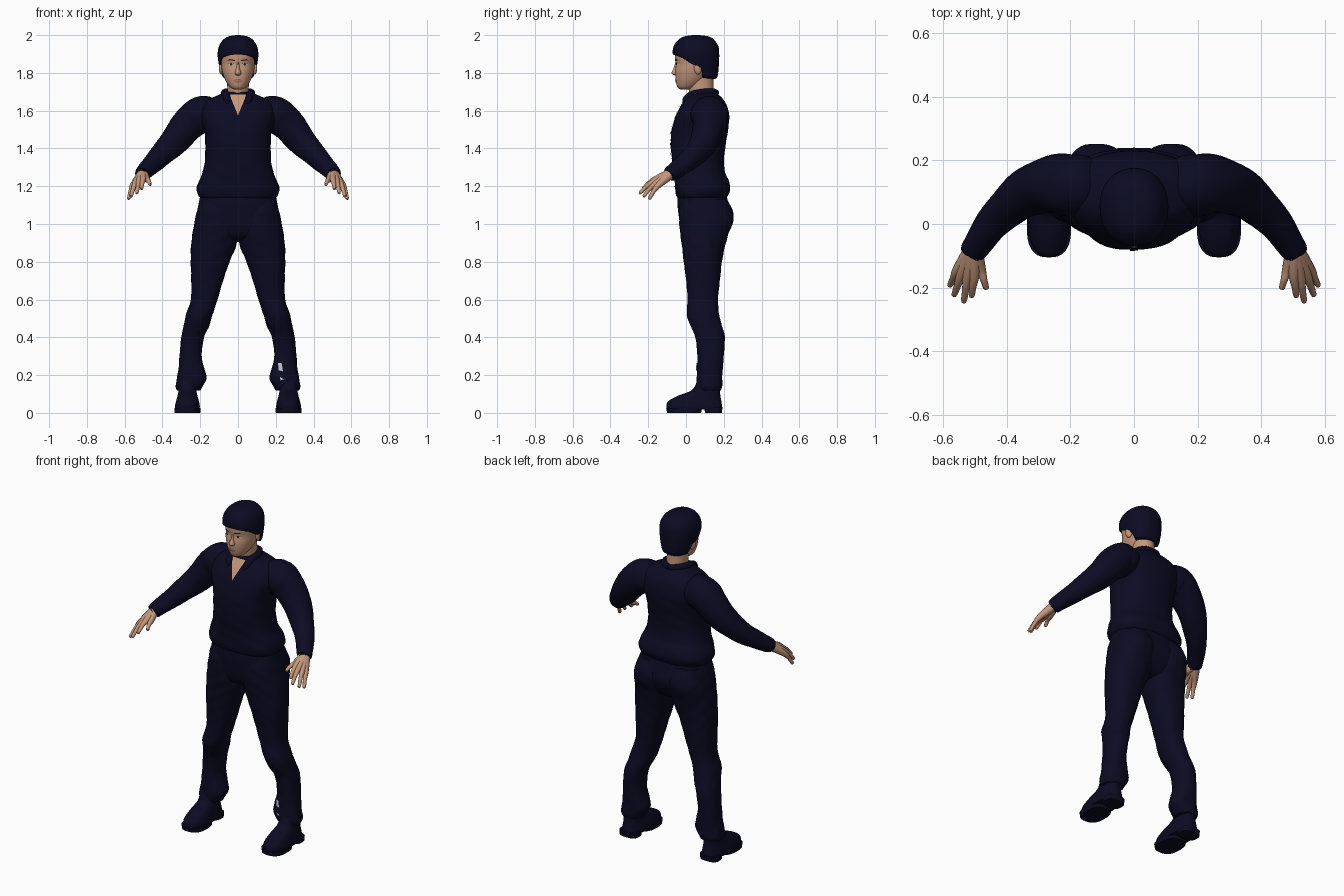
import bpy, bmesh, math
from mathutils import Vector
from mathutils.bvhtree import BVHTree

cube = bpy.data.objects.get("Cube")
if cube:
    bpy.data.objects.remove(cube, do_unlink=True)


def material(name, r, g, b):
    m = bpy.data.materials.new(name)
    m.use_nodes = True
    m.diffuse_color = (r, g, b, 1)
    bsdf = next(n for n in m.node_tree.nodes if n.type == 'BSDF_PRINCIPLED')
    bsdf.inputs["Base Color"].default_value = (r, g, b, 1)
    bsdf.inputs["Roughness"].default_value = 0.9
    return m


NAVY = material("dark_navy", .0035, .0033, .0165)
SKIN = material("skin", .56, .31, .2)
LIPS = material("lips", .36, .15, .1)
BROWN = material("dark_brown", .03, .015, .012)
WHITE = material("eye_white", .6, .52, .47)
GREY = material("pale_grey", .55, .57, .65)


def finish(name, bm, mat, recalc=True):
    if recalc:
        bmesh.ops.recalc_face_normals(bm, faces=bm.faces)
    me = bpy.data.meshes.new(name)
    bm.to_mesh(me)
    bm.free()
    me.materials.append(mat)
    ob = bpy.data.objects.new(name, me)
    bpy.context.collection.objects.link(ob)
    bpy.ops.object.select_all(action='DESELECT')
    ob.select_set(True)
    bpy.context.view_layer.objects.active = ob
    bpy.ops.object.shade_smooth_by_angle(angle=math.radians(50))
    return ob


def smooth_rows(rows, steps):
    """Catmull-Rom interpolation of rows of numbers."""
    out = []
    for i in range(len(rows) - 1):
        a, b, c, d = (rows[max(i - 1, 0)], rows[i], rows[i + 1],
                      rows[min(i + 2, len(rows) - 1)])
        for k in range(steps):
            t = k / steps
            out.append([q + t / 2 * (r - p + t * (2 * p - 5 * q + 4 * r - s
                        + t * (3 * (q - r) + s - p)))
                        for p, q, r, s in zip(a, b, c, d)])
    return out + [list(rows[-1])]


def skin_rings(name, rings, mat, side):
    """Bridge rings of points and cap both ends."""
    bm = bmesh.new()
    vs = [[bm.verts.new((p[0] * side, p[1], p[2])) for p in r] for r in rings]
    n = len(vs[0])
    for a, b in zip(vs, vs[1:]):
        for i in range(n):
            j = (i + 1) % n
            bm.faces.new((a[i], a[j], b[j], b[i]))
    bm.faces.new(vs[0])
    bm.faces.new(vs[-1])
    return finish(name, bm, mat)


def loft(name, rows, mat, side=1, power=2.3, fold=0.0, steps=5, segs=44, shape=None):
    """Stack of rounded horizontal sections: x min, x max, y min, y max, z."""
    rings = []
    for x0, x1, y0, y1, z in smooth_rows(rows, steps):
        ring = []
        for i in range(segs):
            a = math.tau * i / segs
            c, s = math.cos(a), math.sin(a)
            k = 1 + fold * math.sin(5 * a + 45 * z) * math.sin(31 * z + a)
            p = Vector(((x0 + x1) / 2 + k * (x1 - x0) / 2 * math.copysign(abs(c) ** (2 / power), c),
                        (y0 + y1) / 2 + k * (y1 - y0) / 2 * math.copysign(abs(s) ** (2 / power), s), z))
            if shape:
                p = shape(p, -s)
            ring.append(p)
        rings.append(ring)
    return skin_rings(name, rings, mat, side)


def tube(name, rows, mat, side=1, fold=0.0, steps=5, segs=20):
    """Round limb along a path: x, y, z, radius."""
    rows = smooth_rows(rows, steps)
    pts = [Vector(r[:3]) for r in rows]
    rings = []
    for i, p in enumerate(pts):
        t = (pts[min(i + 1, len(pts) - 1)] - pts[max(i - 1, 0)]).normalized()
        u = t.cross(Vector((0, 0, 1))).normalized()
        v = t.cross(u)
        ring = []
        for j in range(segs):
            a = math.tau * j / segs
            r = rows[i][3] * (1 + fold * math.sin(3 * a + i * .8))
            ring.append(p + r * (math.cos(a) * u + math.sin(a) * v))
        rings.append(ring)
    return skin_rings(name, rings, mat, side)


def decal(name, outline, target, mat, lift=.003):
    """Flat x, z outline laid on the front of a part."""
    me = target.data
    tree = BVHTree.FromPolygons([v.co for v in me.vertices],
                                [tuple(p.vertices) for p in me.polygons])
    bm = bmesh.new()
    bm.faces.new([bm.verts.new((x, 0, z)) for x, z in outline])
    bmesh.ops.triangulate(bm, faces=bm.faces)
    bmesh.ops.subdivide_edges(bm, edges=bm.edges, cuts=5, use_grid_fill=True)
    for v in bm.verts:
        hit = tree.ray_cast(Vector((v.co.x, -1, v.co.z)), Vector((0, 1, 0)))[0]
        v.co.y = (hit.y if hit else 0) - lift
    bm.normal_update()
    for f in bm.faces:
        if f.normal.y > 0:
            f.normal_flip()
    return finish(name, bm, mat, False)


def oval(cx, cz, rx, rz, n=14):
    return [(cx + rx * math.cos(math.tau * i / n), cz + rz * math.sin(math.tau * i / n)) for i in range(n)]


def centred(rows):
    return [(-w, w, y0, y1, z) for w, y0, y1, z in rows]


# Shirt with loose hem
shirt = loft("shirt", centred([
    (.195, -.04, .205, 1.135), (.212, -.052, .222, 1.15), (.22, -.058, .235, 1.185),
    (.208, -.06, .228, 1.225), (.188, -.064, .208, 1.27), (.175, -.072, .2, 1.33),
    (.173, -.08, .208, 1.41), (.178, -.078, .222, 1.49), (.2, -.06, .23, 1.56),
    (.195, -.035, .222, 1.615), (.165, -.008, .2, 1.655), (.11, .008, .178, 1.68),
    (.068, .02, .155, 1.7)]), NAVY, power=2.5, fold=.012)
decal("open_neck", [(-.045, 1.685), (0, 1.575), (.045, 1.685)], shirt, SKIN)
decal("button_placket", [(-.012, 1.57), (-.012, 1.17), (.012, 1.17), (.012, 1.57)], shirt, NAVY, .004)

# Trousers
loft("trouser_seat", centred([
    (.19, -.04, .2, 1.2), (.208, -.045, .225, 1.11), (.222, -.038, .24, 1.04),
    (.232, -.028, .222, .98), (.2, .0, .19, .93), (.1, .05, .14, .905)]), NAVY, power=2.5)
leg_rows = [
    (.02, .2, -.02, .22, 1.13), (.008, .218, -.036, .248, 1.07), (.004, .228, -.036, .252, 1.02),
    (.0, .24, -.03, .225, .95), (.012, .248, -.02, .205, .88), (.045, .25, -.012, .19, .8),
    (.078, .248, 0, .18, .7), (.108, .25, .008, .17, .6), (.135, .275, .005, .175, .52),
    (.153, .287, .025, .19, .46), (.18, .3, .05, .205, .4), (.192, .31, .06, .2, .3),
    (.176, .316, .058, .195, .23), (.166, .325, .056, .192, .18), (.188, .33, .058, .192, .14),
    (.2, .322, .07, .185, .118)]

arm_rows = [
    (.1, .12, 1.57, .05), (.14, .12, 1.575, .088), (.2, .123, 1.577, .098), (.26, .125, 1.53, .09),
    (.33, .102, 1.447, .078), (.4, .05, 1.372, .063), (.455, -.01, 1.318, .052),
    (.503, -.08, 1.268, .042), (.506, -.086, 1.264, .034)]

# Finger paths as knuckle and tip; the metacarpals merge into the palm
fingers = {
    "thumb": ((.482, -.145, 1.236), (.464, -.205, 1.208)),
    "index_finger": ((.503, -.163, 1.236), (.511, -.23, 1.185)),
    "middle_finger": ((.523, -.167, 1.226), (.536, -.247, 1.162)),
    "ring_finger": ((.543, -.16, 1.214), (.567, -.226, 1.145)),
    "little_finger": ((.556, -.147, 1.204), (.58, -.195, 1.132))}

for label, s in (("left", 1), ("right", -1)):
    leg = loft(label + "_trouser_leg", leg_rows, NAVY, s, fold=.018)
    if s == 1:
        decal("shin_patch", [(.212, .265), (.215, .225), (.238, .22), (.232, .262)], leg, GREY, .006)
        decal("ankle_patch", [(.222, .19), (.225, .172), (.243, .178)], leg, GREY, .006)
    tube(label + "_sleeve", arm_rows, NAVY, s, fold=.02, segs=28)
    tube(label + "_collar", [(0, .16, 1.695, .016), (.045, .14, 1.7, .018), (.07, .085, 1.695, .02),
                             (.062, .03, 1.683, .02), (.058, .0, 1.66, .018), (.05, -.012, 1.635, .008)], NAVY, s)

    # Hand
    wrist = Vector((.505, -.075, 1.27))
    for finger, (knuckle, tip) in fingers.items():
        k, t = Vector(knuckle), Vector(tip)
        base = wrist + (k - wrist) * Vector((.35, 0, 0)).x
        bend = k.lerp(t, .5) + Vector((0, 0, .006))
        end = k.lerp(t, .93)
        rows = [(*wrist, .025), (*base, .024), (*k, .0165), (*bend, .0115), (*end, .009), (*t, .003)]
        tube(f"{label}_{finger}", rows, SKIN, s, segs=12)

    # Boot with split sole
    loft(label + "_boot", [
        (.205, .333, -.1, .19, .018), (.202, .334, -.104, .191, .035), (.207, .328, -.094, .187, .062),
        (.215, .32, -.04, .182, .092), (.22, .315, .03, .18, .12), (.22, .315, .06, .18, .17)], NAVY, s, 2.6)
    loft(label + "_sole", [(.2, .336, -.1, .08, 0), (.198, .337, -.105, .085, .025)], NAVY, s, 2.6)
    loft(label + "_heel", [(.212, .328, .1, .19, 0), (.21, .33, .098, .193, .03)], NAVY, s, 3)

# Neck and head
loft("neck", centred([(.062, .03, .16, 1.6), (.057, .016, .148, 1.7), (.058, .005, .145, 1.78)]), SKIN, power=2)
head = loft("head", centred([
    (.02, -.03, .02, 1.712), (.04, -.044, .05, 1.722), (.058, -.052, .085, 1.745),
    (.073, -.056, .115, 1.775), (.084, -.057, .14, 1.81), (.089, -.053, .155, 1.845),
    (.092, -.058, .163, 1.88), (.09, -.055, .163, 1.92), (.06, -.02, .13, 1.965)]), SKIN, power=2.15, segs=56)
loft("nose", centred([
    (.006, -.056, -.03, 1.858), (.009, -.064, -.03, 1.83), (.016, -.076, -.03, 1.802),
    (.015, -.07, -.03, 1.791), (.006, -.056, -.03, 1.786)]), SKIN, power=2, segs=20)
decal("upper_lip", [(-.028, 1.76), (-.008, 1.768), (.008, 1.768), (.028, 1.76)], head, LIPS, .004)
decal("lower_lip", [(-.025, 1.758), (-.01, 1.749), (.01, 1.749), (.025, 1.758)], head, LIPS, .004)
for label, s in (("left", 1), ("right", -1)):
    decal(label + "_eye", oval(.036 * s, 1.845, .015, .006), head, WHITE)
    decal(label + "_iris", oval(.036 * s, 1.845, .006, .006), head, BROWN, .005)
    decal(label + "_eyelid", [(.019 * s, 1.847), (.036 * s, 1.854), (.054 * s, 1.847), (.036 * s, 1.85)], head, BROWN, .005)
    decal(label + "_eyebrow", [(.015 * s, 1.862), (.016 * s, 1.868), (.045 * s, 1.873),
                               (.062 * s, 1.864), (.045 * s, 1.867)], head, BROWN, .004)
    bpy.ops.mesh.primitive_uv_sphere_add(segments=20, ring_count=12, location=(.09 * s, .062, 1.825))
    ear = bpy.context.object
    ear.name = label + "_ear"
    ear.scale = (.011, .021, .033)
    ear.rotation_euler = (.15, 0, .25 * s)
    ear.data.materials.append(SKIN)
    bpy.ops.object.shade_smooth_by_angle()

# Hair: cap whose lower edge follows the hairline from nape to fringe
hairline = [(-1, 1.768), (-.35, 1.775), (-.1, 1.83), (.3, 1.85), (.6, 1.88), (1, 1.897)]


def trim(p, facing):
    for (a, za), (b, zb) in zip(hairline, hairline[1:]):
        if a <= facing <= b:
            p.z = max(p.z, za + (zb - za) * (facing - a) / (b - a))
    return p


loft("hair", centred([
    (.06, -.02, .13, 1.755), (.085, -.035, .164, 1.775), (.097, -.045, .172, 1.82),
    (.104, -.058, .175, 1.86), (.108, -.07, .176, 1.9), (.101, -.066, .172, 1.94),
    (.08, -.042, .15, 1.974), (.05, -.01, .12, 1.993), (.012, .035, .07, 2)]),
    NAVY, power=2.15, segs=72, steps=6, shape=trim)
